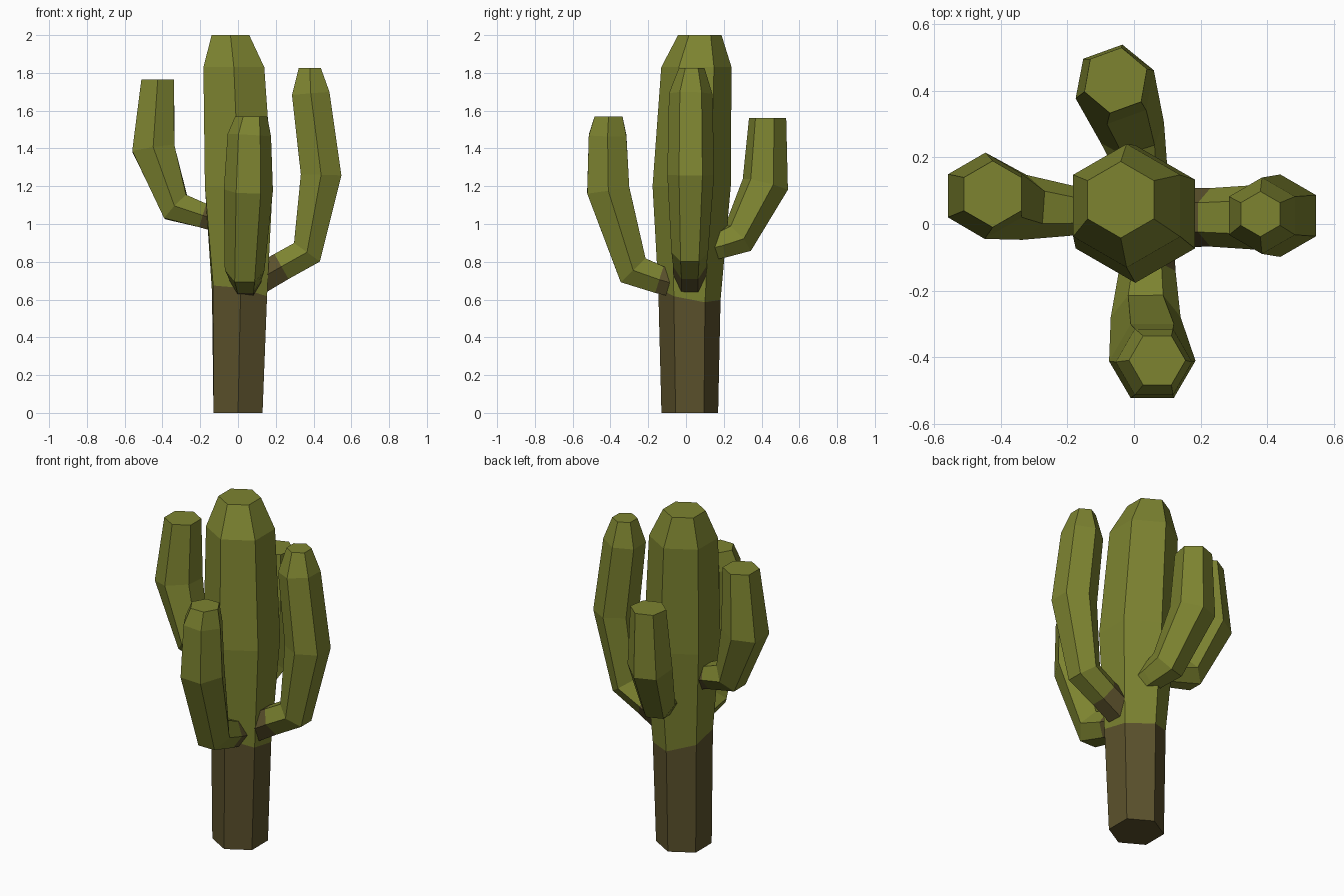
import bpy, bmesh, math
from mathutils import Vector

cube = bpy.data.objects.get("Cube")
if cube:
    bpy.data.objects.remove(cube, do_unlink=True)


def material(name, colour):
    mat = bpy.data.materials.new(name)
    mat.use_nodes = True
    mat.diffuse_color = colour
    bsdf = mat.node_tree.nodes["Principled BSDF"]
    bsdf.inputs["Base Color"].default_value = colour
    bsdf.inputs["Roughness"].default_value = 0.9
    return mat


GREEN = material("cactus green", (0.205, 0.23, 0.03, 1))
BROWN = material("bark brown", (0.105, 0.083, 0.025, 1))
UP = Vector((0, 0, 1))
SIDES = 6


def loft(name, rings, lateral, brown_rows=0, normals=None):
    """Six-sided tube through rings of (x, y, z, radius)."""
    centres = [Vector(r[:3]) for r in rings]
    steps = [(b - a).normalized() for a, b in zip(centres, centres[1:])]
    if normals is None:
        # bends are mitred, the tip is level
        normals = [steps[0]] + [a + b for a, b in zip(steps, steps[1:])] + [UP]
    bm = bmesh.new()
    loops = []
    for centre, ring, normal in zip(centres, rings, normals):
        n = Vector(normal).normalized()
        u = Vector(lateral)
        u = (u - n * u.dot(n)).normalized()
        w = n.cross(u)
        loops.append([bm.verts.new(centre + ring[3] * (
            math.cos(math.tau * k / SIDES) * u + math.sin(math.tau * k / SIDES) * w))
            for k in range(SIDES)])
    for row, (low, high) in enumerate(zip(loops, loops[1:])):
        for k in range(SIDES):
            j = (k + 1) % SIDES
            face = bm.faces.new((low[k], low[j], high[j], high[k]))
            face.material_index = int(row < brown_rows)
    bottom = bm.faces.new(loops[0][::-1])
    bottom.material_index = int(brown_rows > 0)
    bm.faces.new(loops[-1])
    bmesh.ops.recalc_face_normals(bm, faces=bm.faces)
    mesh = bpy.data.meshes.new(name)
    bm.to_mesh(mesh)
    bm.free()
    mesh.materials.append(GREEN)
    mesh.materials.append(BROWN)
    obj = bpy.data.objects.new(name, mesh)
    bpy.context.scene.collection.objects.link(obj)
    return obj


# Trunk, with a slanted edge between bark and green
loft("trunk", [
    (0, 0.02, 0, 0.15),
    (0.008, 0.018, 0.63, 0.168),
    (0.004, 0.03, 1.2, 0.207),
    (-0.022, 0.055, 1.83, 0.186),
    (-0.04, 0.073, 2.0, 0.115),
], (0, 1, 0), 1, [UP, (0.2, 0.2, 1), UP, UP, UP])

# Arms
loft("left_arm", [
    (0.1, 0.02, 0.7, 0.09),
    (0.23, 0.02, 0.775, 0.088),
    (0.365, 0.02, 0.85, 0.097),
    (0.44, 0.025, 1.26, 0.124),
    (0.385, 0.025, 1.69, 0.115),
    (0.38, 0.03, 1.825, 0.068),
], (0, 1, 0), 1)

loft("right_arm", [
    (-0.1, 0.04, 1.02, 0.075),
    (-0.185, 0.04, 1.045, 0.075),
    (-0.33, 0.05, 1.09, 0.098),
    (-0.448, 0.085, 1.4, 0.13),
    (-0.425, 0.09, 1.765, 0.1),
], (0, 1, 0), 1)

loft("front_arm", [
    (0.04, -0.05, 0.68, 0.08),
    (0.04, -0.14, 0.705, 0.085),
    (0.035, -0.28, 0.755, 0.105),
    (0.055, -0.412, 1.18, 0.13),
    (0.06, -0.415, 1.47, 0.115),
    (0.07, -0.41, 1.57, 0.085),
], (1, 0, 0), 1)

loft("back_arm", [
    (0.03, 0.1, 0.87, 0.075),
    (0.02, 0.18, 0.89, 0.08),
    (-0.005, 0.275, 0.925, 0.1),
    (-0.058, 0.42, 1.21, 0.125),
    (-0.055, 0.432, 1.56, 0.1),
], (math.cos(math.radians(20)), math.sin(math.radians(20)), 0))
